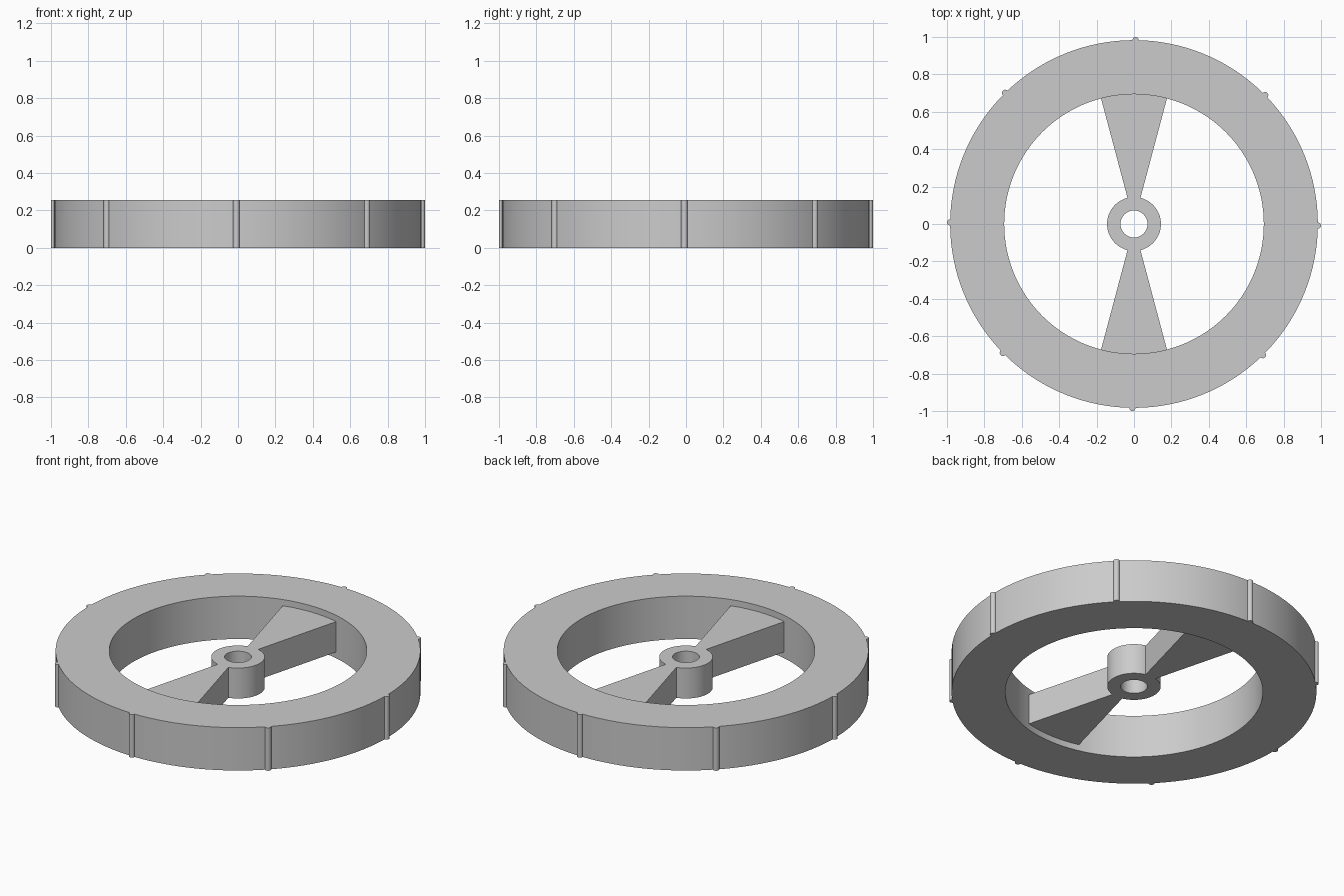
import bpy, bmesh
from math import sin, cos, pi, radians

if "Cube" in bpy.data.objects:
    bpy.data.objects.remove(bpy.data.objects["Cube"], do_unlink=True)

HEIGHT = 0.255                      # rim height
LOW, HIGH = 0.037, 0.218            # hub and spoke span
RIM_OUT, RIM_IN = 0.983, 0.694
HUB_OUT, HUB_IN = 0.144, 0.072

grey = bpy.data.materials.new("plain grey")
grey.use_nodes = True
colour = (0.6, 0.6, 0.6, 1)
grey.diffuse_color = colour
grey.node_tree.nodes["Principled BSDF"].inputs["Base Color"].default_value = colour


def finish(name, bm):
    bmesh.ops.recalc_face_normals(bm, faces=bm.faces)
    mesh = bpy.data.meshes.new(name)
    bm.to_mesh(mesh)
    bm.free()
    mesh.materials.append(grey)
    obj = bpy.data.objects.new(name, mesh)
    bpy.context.collection.objects.link(obj)
    bpy.ops.object.select_all(action="DESELECT")
    obj.select_set(True)
    bpy.context.view_layer.objects.active = obj
    bpy.ops.object.shade_smooth_by_angle(angle=radians(30))
    return obj


def ring(name, outer, inner, low, high, sides):
    """Rectangular section swept around the axle."""
    bm = bmesh.new()
    section = [(inner, low), (outer, low), (outer, high), (inner, high)]
    loops = [[bm.verts.new((r * cos(a), r * sin(a), z)) for r, z in section]
             for a in (2 * pi * i / sides for i in range(sides))]
    for i, here in enumerate(loops):
        there = loops[(i + 1) % sides]
        for j in range(4):
            k = (j + 1) % 4
            bm.faces.new((here[j], there[j], there[k], here[k]))
    return finish(name, bm)


def prism(name, outline, low, high):
    """Flat outline raised between two heights."""
    bm = bmesh.new()
    bottom = [bm.verts.new((x, y, low)) for x, y in outline]
    top = [bm.verts.new((x, y, high)) for x, y in outline]
    bm.faces.new(bottom)
    bm.faces.new(top)
    for i in range(len(outline)):
        j = (i + 1) % len(outline)
        bm.faces.new((bottom[i], bottom[j], top[j], top[i]))
    return finish(name, bm)


# Rim and hub
ring("rim", RIM_OUT, RIM_IN, 0, HEIGHT, 128)
ring("hub", HUB_OUT, HUB_IN, LOW, HIGH, 64)

# Two flared spokes, with the wide end following the rim
half_angle = radians(14.7)
reach = RIM_IN + 0.003
for name, side in (("back_spoke", 1), ("front_spoke", -1)):
    arc = [half_angle * (1 - i / 6) for i in range(13)]
    outline = [(-0.032, 0.13), (0.032, 0.13)]
    outline += [(reach * sin(a), reach * cos(a)) for a in arc]
    prism(name, [(x * side, y * side) for x, y in outline], LOW, HIGH)

# Eight round grip ribs around the tread
RIB = 0.017
for n in range(8):
    a = n * pi / 4 - radians(0.5)
    outline = [(RIM_OUT * cos(a) + RIB * cos(t), RIM_OUT * sin(a) + RIB * sin(t))
               for t in (2 * pi * i / 20 for i in range(20))]
    prism(f"grip_rib_{n + 1}", outline, 0, HEIGHT)
